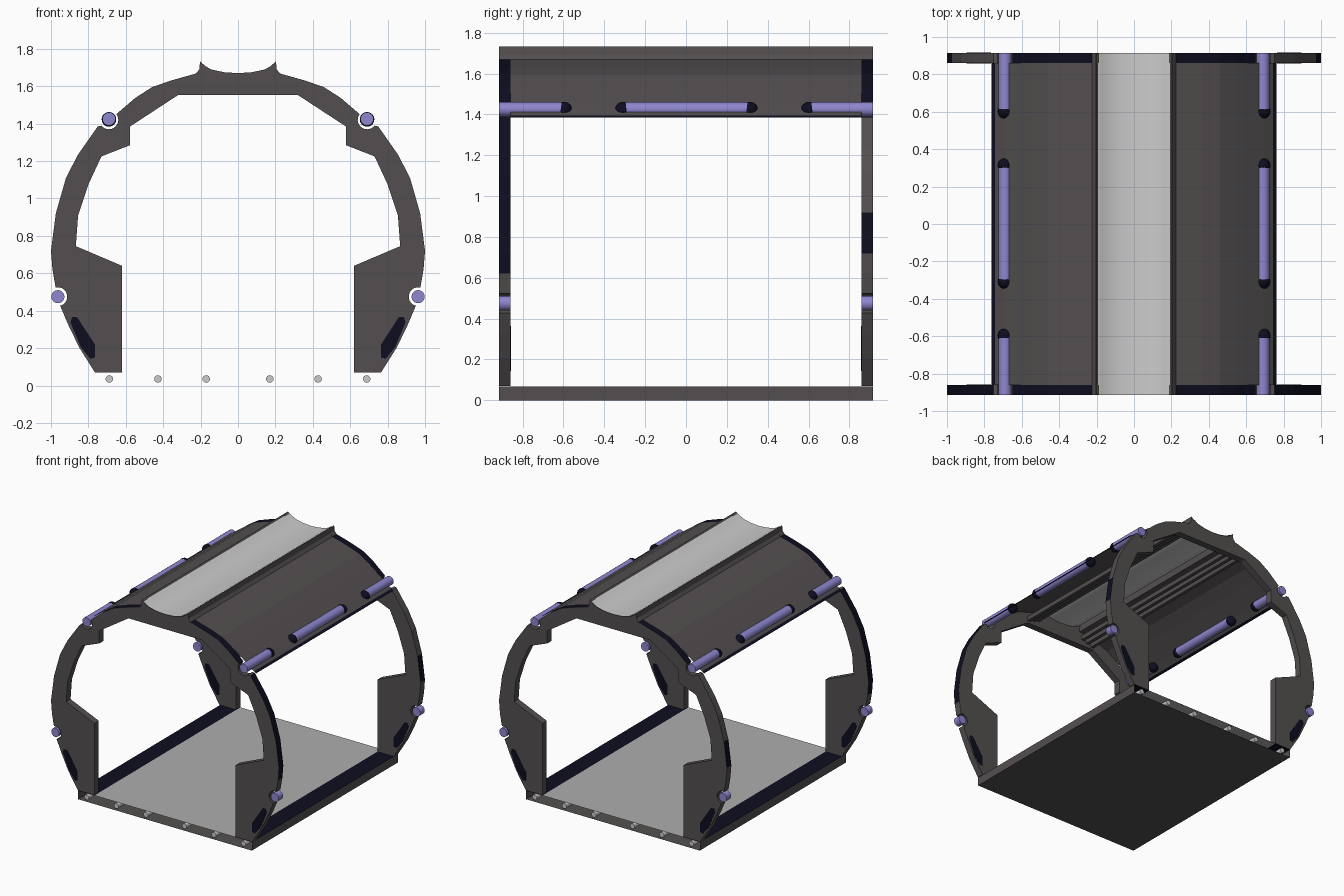
import bpy, bmesh, math
from mathutils import Vector

if "Cube" in bpy.data.objects:
    bpy.data.objects.remove(bpy.data.objects["Cube"])

def mat(name, r, g, b):
    m = bpy.data.materials.new(name)
    m.diffuse_color = (r, g, b, 1)
    m.use_nodes = True
    m.node_tree.nodes["Principled BSDF"].inputs["Base Color"].default_value = m.diffuse_color
    return m

GREY = mat("warm_dark_grey", 0.088, 0.078, 0.08)
NAVY = mat("dark_navy", 0.004, 0.004, 0.014)
LILAC = mat("lilac", 0.27, 0.24, 0.62)
PALE = mat("pale_grey", 0.6, 0.6, 0.6)
MID = mat("mid_grey", 0.42, 0.42, 0.42)

L = 0.915            # half length
IN = 0.86            # inner face of the end frames
UP, LOW = (0.69, 1.42), (0.963, 0.475)   # tube centres (x, z)

def finish(name, bm, *mats):
    me = bpy.data.meshes.new(name)
    bm.to_mesh(me)
    bm.free()
    for m in mats:
        me.materials.append(m)
    ob = bpy.data.objects.new(name, me)
    bpy.context.collection.objects.link(ob)
    return ob

def mirror(pts):
    return [(-x, z) for x, z in pts]

def prism(name, pts, y0, y1, *mats):
    """Closed x-z profile extruded along y."""
    bm = bmesh.new()
    f = bm.faces.new([bm.verts.new((x, y0, z)) for x, z in pts])
    ex = bmesh.ops.extrude_face_region(bm, geom=[f])
    bmesh.ops.translate(bm, vec=(0, y1 - y0, 0),
                        verts=[v for v in ex["geom"] if isinstance(v, bmesh.types.BMVert)])
    bmesh.ops.recalc_face_normals(bm, faces=bm.faces)
    bmesh.ops.triangulate(bm, faces=[f for f in bm.faces if len(f.verts) > 4])
    return finish(name, bm, *mats)

def sheet(name, pts, y0, y1, *mats):
    """Open x-z profile swept along y as a thin skin."""
    bm = bmesh.new()
    rows = [[bm.verts.new((x, y, z)) for y in (y0, y1)] for x, z in pts]
    for a, b in zip(rows, rows[1:]):
        bm.faces.new((a[0], a[1], b[1], b[0]))
    return finish(name, bm, *mats)

def tube(name, x, z, r, y0, y1, m, n=24):
    pts = [(x + r * math.cos(2 * math.pi * i / n), z + r * math.sin(2 * math.pi * i / n))
           for i in range(n)]
    ob = prism(name, pts, y0, y1, m)
    for p in ob.data.polygons:
        p.use_smooth = abs(p.normal.y) < 0.5
    return ob

def notch(c, start, r=0.05, n=14):
    """Half-round cut in the frame rim around a tube."""
    return [(c[0] + r * math.cos(math.radians(start - 180 * i / n)),
             c[1] + r * math.sin(math.radians(start - 180 * i / n))) for i in range(n + 1)]

# Outline of the end frames, right half
trough = [(0.203, 1.733), (0.175, 1.708), (0.144, 1.69), (0.075, 1.675)]
crown = [(0.55, 1.537), (0.46, 1.595), (0.36, 1.63), (0.225, 1.668)]
outer = ([(0.765, 0.07), (0.85, 0.205), (0.91, 0.33)] + notch(LOW, -104)
         + [(0.992, 0.62), (1.0, 0.72), (0.974, 0.92), (0.92, 1.11), (0.855, 1.235), (0.75, 1.385)]
         + notch(UP, -38) + crown + [(0.207, 1.69)] + trough)
inner = [(0.62, 0.07), (0.62, 0.64), (0.867, 0.745), (0.855, 0.91), (0.8, 1.075),
         (0.73, 1.225), (0.577, 1.285), (0.577, 1.385), (0.32, 1.553)]
ring = outer + [(0, 1.67)] + mirror(outer)[::-1] + mirror(inner) + inner[::-1]

patch = [(0.895, 0.335), (0.888, 0.365), (0.86, 0.365), (0.765, 0.22),
         (0.765, 0.15), (0.79, 0.143), (0.84, 0.205)]

for end, y0, y1, bands in (("front", -L, -IN, [(0.62, 1.385), (1.455, 1.67)]),
                           ("back", IN, L, [(0.72, 0.93), (1.455, 1.67)])):
    # End frame with navy bands on its outer rim
    fr = prism(end + "_frame", ring, y0, y1, GREY, NAVY)
    for p in fr.data.polygons:
        c = p.center
        out = Vector((c.x, 0, c.z - 0.75))
        near = math.hypot(abs(c.x) - UP[0], c.z - UP[1]) < 0.052
        if (abs(p.normal.y) < 0.5 and p.normal.dot(out) > 0.1 and not near
                and abs(c.x) > 0.21 and any(a < c.z < b for a, b in bands)):
            p.material_index = 1
    for side, s in (("right", 1), ("left", -1)):
        shape = [(s * x, z) for x, z in patch]
        # Dark foot patches on both faces, and the low lilac tube
        prism(f"{end}_{side}_foot_patch_a", shape, y0 - 0.002 * (y0 < 0) + 0.0005, y0 - 0.002, NAVY)
        prism(f"{end}_{side}_foot_patch_b", shape, y1 - 0.0005, y1 + 0.002, NAVY)
        tube(f"{end}_{side}_low_tube", s * LOW[0], LOW[1], 0.035, y0, y1, LILAC)

# Roof skins, fins, upper tubes and ribs on both sides
roof = [(0.762, 1.385), (0.742, 1.395), (0.69, 1.437), (0.62, 1.487)] + crown
for side, s in (("right", 1), ("left", -1)):
    r = sheet(side + "_roof_panel", [(s * x, z) for x, z in roof], -IN, IN, GREY, NAVY)
    r.data.polygons[0].material_index = 1
    fin = [(0.203, 1.733), (0.192, 1.72), (0.185, 1.66), (0.228, 1.66), (0.207, 1.69)]
    prism(side + "_roof_fin", [(s * x, z) for x, z in fin], -L, L, GREY)
    for i, (a, b) in enumerate(((-L, -0.605), (-0.3, 0.305), (0.61, L))):
        tube(f"{side}_upper_tube_{i}", s * UP[0], UP[1] + 0.005, 0.035, a, b, LILAC)
        for y in (a, b):
            if abs(y) < 0.9:     # rounded dark end cap
                bm = bmesh.new()
                bmesh.ops.create_uvsphere(bm, u_segments=20, v_segments=12, radius=0.039)
                bmesh.ops.translate(bm, verts=bm.verts,
                                    vec=(s * UP[0], y + (0.008 if y == b else -0.008), UP[1] + 0.003))
                for f in bm.faces:
                    f.smooth = True
                finish(f"{side}_tube_cap_{i}", bm, NAVY)
    for i, x in enumerate((0.22, 0.265, 0.31)):
        z = 1.64 - 0.35 * (x - 0.21)
        rib = [(x - 0.013, z), (x + 0.013, z), (x + 0.013, z - 0.035), (x - 0.013, z - 0.035)]
        prism(f"{side}_ceiling_rib_{i}", [(s * a, b) for a, b in rib], -IN, IN, GREY)

# Pale curved gutter along the ridge
gut = [(x * 0.96, z + 0.003) for x, z in trough[1:]]
gut = [(0.193, 1.722)] + gut + [(0, 1.673)]
g = sheet("ridge_gutter", gut + mirror(gut[:-1])[::-1], -L, L, PALE)
for p in g.data.polygons:
    p.use_smooth = True

# Hollow floor box, open at both ends, with six pipes inside
T = 0.068
sheet("floor_shell", [(0.762, T), (0.762, 0), (-0.762, 0), (-0.762, T)], -L, L, GREY)
sheet("floor_plate", [(-0.62, T), (0.62, T)], -L, L, MID)
for side, s in (("right", 1), ("left", -1)):
    sheet(side + "_floor_strip", [(s * 0.62, T), (s * 0.762, T)], -L, L, NAVY)
    for i, x in enumerate((0.17, 0.428, 0.688)):
        tube(f"{side}_floor_pipe_{i}", s * x, 0.035, 0.02, -L, L, PALE, 16)
